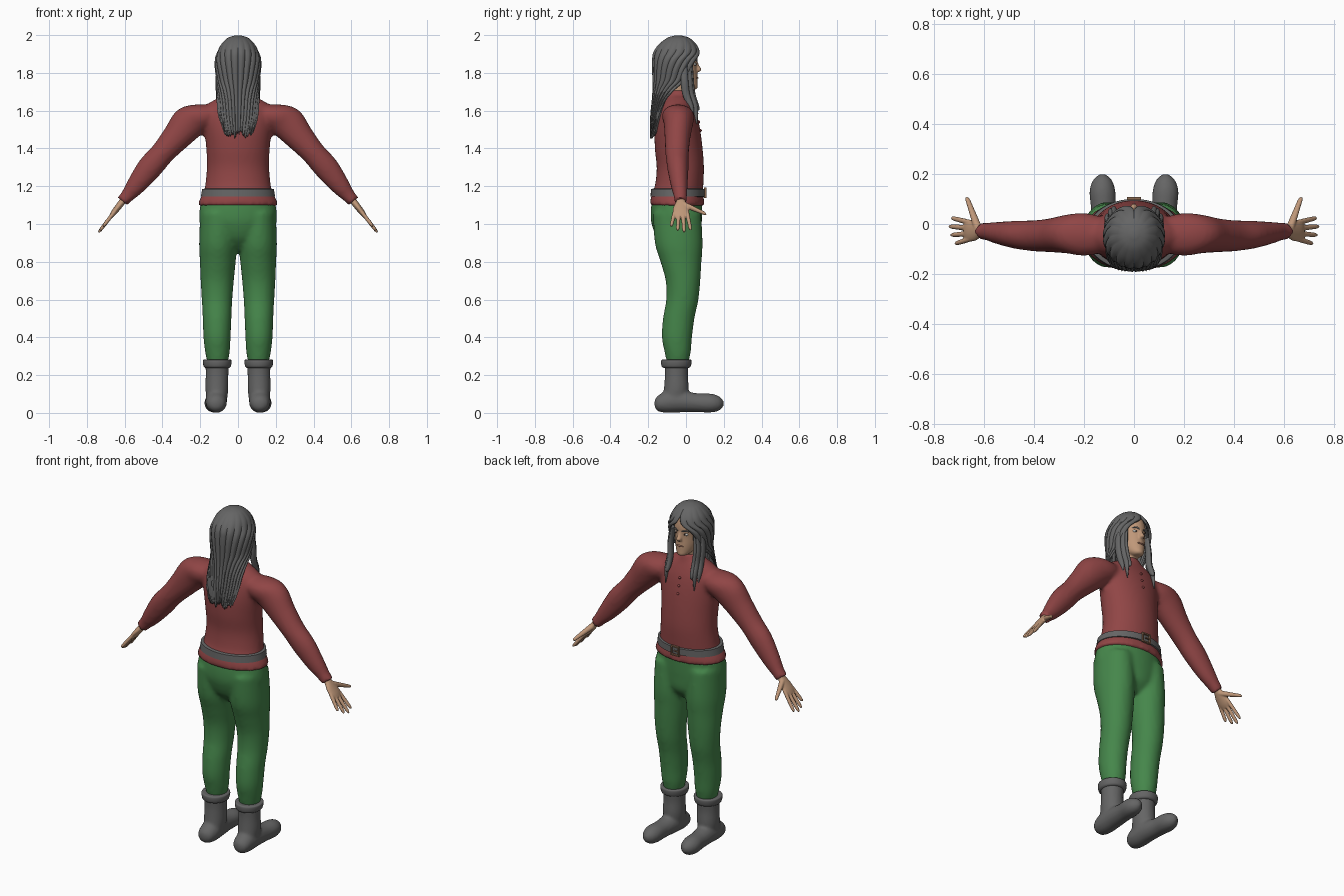
import bpy, bmesh, math, random
from mathutils import Vector

random.seed(4)
cube = bpy.data.objects.get("Cube")
if cube:
    bpy.data.objects.remove(cube)

X, Y, Z = Vector((1, 0, 0)), Vector((0, 1, 0)), Vector((0, 0, 1))


def material(name, rgb):
    m = bpy.data.materials.new(name)
    m.use_nodes = True
    m.diffuse_color = (*rgb, 1)
    bsdf = m.node_tree.nodes["Principled BSDF"]
    bsdf.inputs["Base Color"].default_value = (*rgb, 1)
    bsdf.inputs["Roughness"].default_value = 0.8
    return m


RED = material("red wool", (0.28, 0.06, 0.06))
GREEN = material("green cloth", (0.06, 0.24, 0.07))
GREY = material("dark grey", (0.13, 0.13, 0.13))
SKIN = material("skin", (0.52, 0.31, 0.19))
LIP = material("lip brown", (0.34, 0.16, 0.11))
BRASS = material("buckle brown", (0.25, 0.14, 0.08))
WHITE = material("eye white", (0.6, 0.6, 0.57))
DARK = material("eye dark", (0.03, 0.02, 0.02))


def smooth(rows, k=5):
    """Catmull-Rom interpolation of equally long tuples."""
    out = []
    for i in range(len(rows) - 1):
        quad = zip(rows[max(i - 1, 0)], rows[i], rows[i + 1], rows[min(i + 2, len(rows) - 1)])
        quad = list(quad)
        for s in range(k):
            t = s / k
            out.append(tuple(b + 0.5 * t * (c - a + t * (2 * a - 5 * b + 4 * c - d
                             + t * (3 * (b - c) + d - a))) for a, b, c, d in quad))
    return out + [tuple(rows[-1])]


def loft(bm, rows, u=X, v=Y, n=32, k=5):
    """Closed skin over rows of (x, y, z, radius along u, radius along v)."""
    rings = []
    for x, y, z, ru, rv in smooth(rows, k):
        ring = []
        for i in range(n):
            a = math.tau * i / n
            ring.append(bm.verts.new(Vector((x, y, z)) + u * ru * math.cos(a) + v * rv * math.sin(a)))
        rings.append(ring)
    for r, q in zip(rings, rings[1:]):
        for i in range(n):
            j = (i + 1) % n
            bm.faces.new((r[i], r[j], q[j], q[i]))
    bm.faces.new(rings[0])
    bm.faces.new(rings[-1])


def upright(rows):
    """Rows of (z, x, half width, back y, front y) turned into loft rows."""
    return [(x, (b + f) / 2, z, w, (f - b) / 2) for z, x, w, b, f in rows]


def finish(name, bm, mat, mirror=False, voxel=0, relax=0, angle=60):
    bmesh.ops.recalc_face_normals(bm, faces=bm.faces)
    mesh = bpy.data.meshes.new(name)
    bm.to_mesh(mesh)
    bm.free()
    ob = bpy.data.objects.new(name, mesh)
    bpy.context.collection.objects.link(ob)
    mesh.materials.append(mat)
    mesh.shade_smooth()
    if mirror:
        ob.modifiers.new("Mirror", "MIRROR").use_mirror_merge = False
    if voxel:
        r = ob.modifiers.new("Blend", "REMESH")
        r.mode, r.voxel_size, r.use_smooth_shade = "VOXEL", voxel, True
        s = ob.modifiers.new("Relax", "SMOOTH")
        s.factor, s.iterations = 0.5, relax
    else:
        bpy.ops.object.select_all(action="DESELECT")
        ob.select_set(True)
        bpy.context.view_layer.objects.active = ob
        bpy.ops.object.shade_smooth_by_angle(angle=math.radians(angle))
    return ob


def ball(name, mat, centre, size, mirror=True):
    bm = bmesh.new()
    bmesh.ops.create_uvsphere(bm, u_segments=16, v_segments=10, radius=1)
    bmesh.ops.scale(bm, vec=size, verts=bm.verts)
    bmesh.ops.translate(bm, vec=centre, verts=bm.verts)
    return finish(name, bm, mat, mirror)


# Sweater: trunk with flared hem and collar, blended with the sleeves
bm = bmesh.new()
loft(bm, upright([
    (1.095, 0, .215, -.19, .098), (1.13, 0, .203, -.188, .095), (1.165, 0, .182, -.178, .09),
    (1.21, 0, .173, -.163, .092), (1.3, 0, .165, -.155, .095), (1.4, 0, .168, -.165, .088),
    (1.5, 0, .178, -.165, .075), (1.58, 0, .185, -.15, .058), (1.63, 0, .165, -.13, .04),
    (1.665, 0, .11, -.105, .025), (1.685, 0, .065, -.1, .02), (1.71, 0, .055, -.093, .012)]), n=48)
across = Vector((.77, 0, .64))
loft(bm, [(.1, -.045, 1.6, .06, .05), (.19, -.042, 1.575, .085, .085), (.26, -.04, 1.535, .078, .092),
          (.33, -.045, 1.455, .068, .076), (.4, -.047, 1.375, .062, .064), (.47, -.043, 1.295, .056, .066),
          (.54, -.036, 1.205, .045, .052), (.585, -.03, 1.15, .036, .037), (.612, -.028, 1.12, .034, .034)],
     Y, across)
finish("sweater", bm, RED, True, .012, 5)
for i in range(3):
    ball("sweater_button", RED, (0, .068 - .009 * (i - 1), 1.54 + .045 * (i - 1)), (.007, .007, .007), False)

# Belt and open square buckle
bm = bmesh.new()
loft(bm, upright([(1.143, 0, .185, -.18, .09), (1.146, 0, .196, -.188, .1),
                  (1.184, 0, .19, -.185, .1), (1.187, 0, .18, -.175, .09)]), n=64, k=1)
finish("belt", bm, GREY, angle=35)
bm = bmesh.new()
for dx, dz, w, h in ((-.024, 0, .007, .056), (.024, 0, .007, .056), (0, .025, .055, .007),
                     (0, -.025, .055, .007), (-.008, 0, .03, .005)):
    made = bmesh.ops.create_cube(bm, size=1)["verts"]
    bmesh.ops.scale(bm, vec=(w, .012, h), verts=made)
    bmesh.ops.translate(bm, vec=(dx, .102, 1.165 + dz), verts=made)
finish("belt_buckle", bm, BRASS, angle=30)

# Trousers: hips and both legs blended
bm = bmesh.new()
loft(bm, upright([(.86, 0, .06, -.09, .03), (.92, 0, .15, -.15, .075), (1, 0, .2, -.182, .083),
                  (1.06, 0, .205, -.187, .085), (1.13, 0, .195, -.18, .085)]), n=40)
loft(bm, upright([(1.06, .105, .095, -.175, .08), (.9, .106, .1, -.165, .088), (.8, .107, .095, -.135, .082),
                  (.7, .11, .088, -.108, .076), (.6, .111, .081, -.105, .066), (.5, .111, .076, -.122, .045),
                  (.4, .111, .072, -.128, .032), (.32, .109, .065, -.113, .025), (.26, .108, .052, -.1, .012)]))
finish("trousers", bm, GREEN, True, .012, 5)

# Boots: shaft, foot and rolled cuff
bm = bmesh.new()
loft(bm, upright([(.04, .112, .05, -.13, .0), (.12, .112, .06, -.118, .014), (.2, .111, .06, -.112, .01),
                  (.26, .11, .062, -.115, .014)]))
loft(bm, [(.118, -.167, .05, .012, .015), (.116, -.15, .05, .042, .04), (.115, -.1, .058, .056, .058),
          (.117, -.02, .06, .055, .057), (.122, .06, .054, .05, .05), (.126, .13, .052, .052, .05),
          (.126, .175, .05, .038, .038), (.126, .199, .05, .012, .014)], X, Z)
finish("boots", bm, GREY, True, .009, 4)
bm = bmesh.new()
loft(bm, upright([(.238, .11, .062, -.118, .014), (.245, .11, .071, -.128, .024), (.265, .11, .076, -.132, .029),
                  (.28, .11, .075, -.13, .028), (.282, .11, .064, -.118, .018)]), k=3)
finish("boot_cuffs", bm, GREY, True)

# Hands: palm, four fingers and thumb blended
bm = bmesh.new()
along = Vector((.61, 0, -.79))
flat = Vector((.79, 0, .61))
wrist = Vector((.598, -.027, 1.137))
loft(bm, [(*(wrist + along * t), a, b) for t, a, b in
          ((-.02, .022, .02), (.02, .024, .018), (.06, .04, .017), (.1, .043, .015), (.125, .034, .01))],
     Y, flat, 20)
for i, tip in enumerate((.19, .218, .23, .215)):
    side = (i - 1.5) * .022
    root = wrist + along * .09 + Y * side
    end = wrist + along * tip + Y * side * 1.55
    loft(bm, [(*root.lerp(end, t), r, r) for t, r in ((0, .0105), (.5, .0105), (.88, .009), (1, .004))],
         Y, flat, 10, 3)
base, tip = wrist + along * .04 + Y * .01, Vector((.668, .108, 1.052))
loft(bm, [(*base.lerp(tip, t), r, r) for t, r in ((0, .018), (.4, .015), (.7, .012), (.92, .01), (1, .004))],
     along, flat, 10, 3)
finish("hands", bm, SKIN, True, .004, 3)

# Head, neck, nose and ears blended
bm = bmesh.new()
loft(bm, upright([(1.712, 0, .018, .015, .05), (1.722, 0, .034, -.02, .062), (1.745, 0, .052, -.075, .062),
                  (1.78, 0, .066, -.12, .061), (1.83, 0, .075, -.145, .058), (1.88, 0, .08, -.155, .062),
                  (1.93, 0, .074, -.14, .05), (1.965, 0, .05, -.105, .01), (1.98, 0, .02, -.07, -.03)]))
loft(bm, upright([(1.62, 0, .05, -.095, .005), (1.7, 0, .047, -.09, .005), (1.78, 0, .045, -.09, .01)]))
loft(bm, [(0, .052, 1.865, .007, .008), (0, .058, 1.84, .009, .012), (0, .066, 1.818, .015, .017),
          (0, .06, 1.806, .012, .012)], n=12)
loft(bm, [(.078, -.045, 1.8, .005, .01), (.082, -.047, 1.83, .009, .02), (.082, -.05, 1.855, .006, .015)], n=12)
finish("head", bm, SKIN, True, .006, 3)
ball("eyes", WHITE, (.03, .044, 1.846), (.014, .01, .008))
ball("irises", DARK, (.029, .052, 1.846), (.006, .004, .006))
ball("lips", LIP, (0, .057, 1.774), (.022, .009, .006), False)
bm = bmesh.new()
loft(bm, [(.012, .058, 1.862, .004, .004), (.03, .053, 1.868, .005, .005), (.05, .041, 1.863, .002, .002)], Y, Z, 8)
finish("eyebrows", bm, GREY, True)

# Hair: grooved shell open at the face, falling into a ragged curtain behind
# rows: height, half width, back y, front y, opening half angle
hair = smooth([(1.999, .012, -.055, -.03, 0), (1.985, .055, -.1, .018, 0), (1.95, .09, -.145, .056, 0),
               (1.91, .108, -.172, .076, 9), (1.87, .121, -.178, .078, 33), (1.82, .12, -.178, .07, 48),
               (1.76, .112, -.176, .06, 60), (1.71, .112, -.176, .045, 86), (1.65, .118, -.18, .02, 106),
               (1.58, .12, -.187, -.01, 114), (1.52, .112, -.19, -.04, 118), (1.465, .096, -.19, -.07, 122)], 4)
COLS, LOBES = 112, 16
ragged = [random.uniform(-.02, .025) for _ in range(LOBES + 1)]
bm = bmesh.new()
grid = []
for z, w, back, front, gap in hair:
    line = []
    for c in range(COLS + 1):
        s = c / COLS
        t = math.radians(gap + s * (360 - 2 * gap))
        wave = abs(math.sin(math.pi * LOBES * s)) + .4 * abs(math.sin(math.pi * LOBES * 3 * s))
        r = 1 + .055 * (wave - .9) * min(1, (2 - z) / .1)
        hang = max(0, (1.72 - z) / .255) ** 2
        drop = hang * (ragged[int(s * LOBES)] + .03 * (1 - wave) - .035 * abs(s - .5) * -2)
        line.append(bm.verts.new((w * r * math.sin(t),
                                  (back + front) / 2 + (front - back) / 2 * r * math.cos(t), z + drop)))
    grid.append(line)
for a, b in zip(grid, grid[1:]):
    for i in range(COLS):
        bm.faces.new((a[i], a[i + 1], b[i + 1], b[i]))
bm.faces.new(grid[0][:-1])
bmesh.ops.remove_doubles(bm, verts=bm.verts, dist=.0002)
shell = finish("hair", bm, GREY, angle=50)
thick = shell.modifiers.new("Thickness", "SOLIDIFY")
thick.thickness, thick.offset = .012, -1

# Front locks lying over the collarbones
bm = bmesh.new()
for dx, dy, end in ((0, 0, 1.53), (.014, -.022, 1.57), (-.012, .008, 1.6)):
    loft(bm, [(.086 + dx, .01 + dy, 1.85, .008, .018), (.094 + dx, .014 + dy, 1.76, .012, .02),
              (.09 + dx, .022 + dy, 1.69, .013, .02), (.092 + dx, .047 + dy, 1.62, .012, .016),
              (.094 + dx, .058 + dy, end, .002, .003)], n=12)
finish("front_hair_locks", bm, GREY, True)
